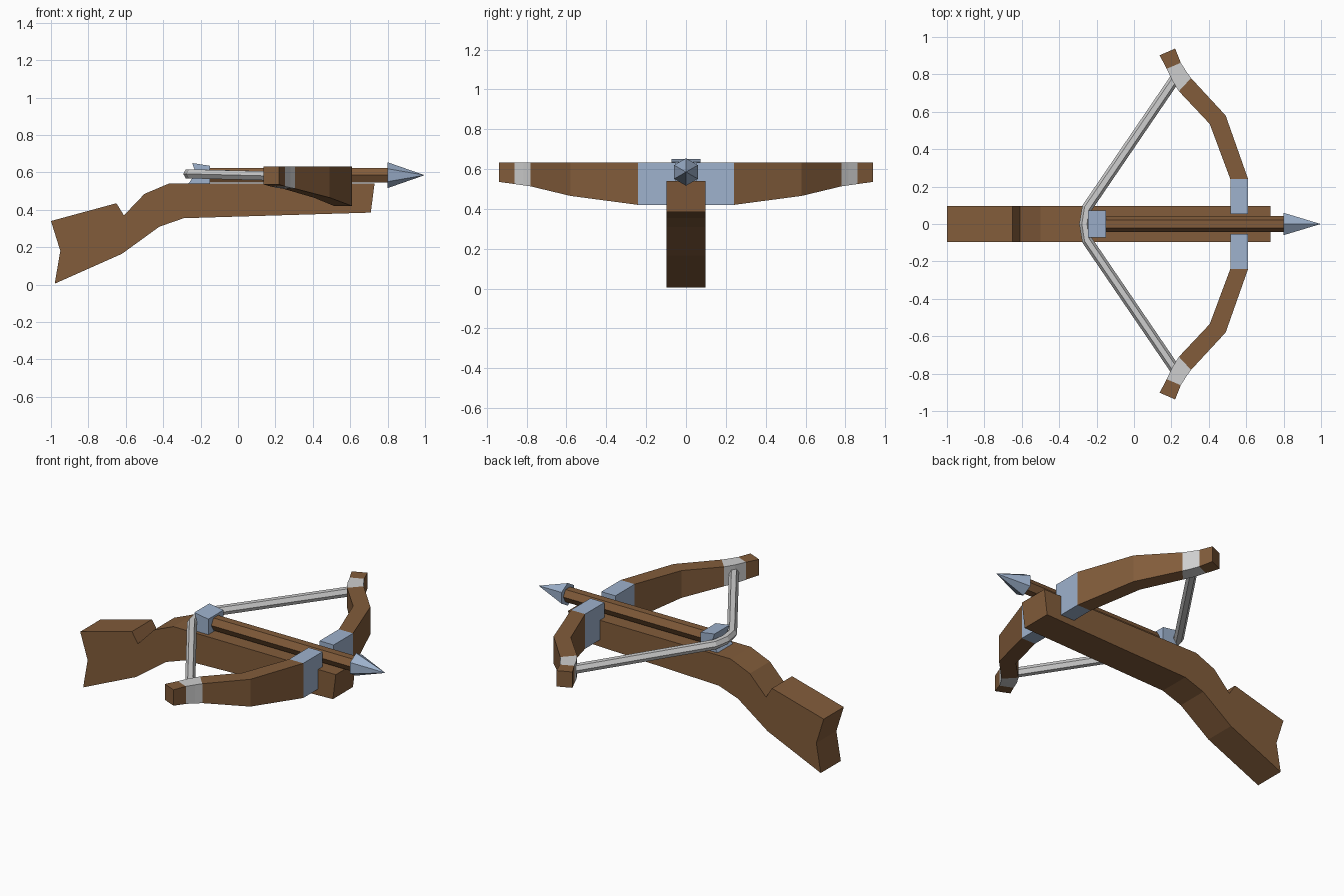
import bpy, bmesh, math
from mathutils import Vector

if "Cube" in bpy.data.objects:
    bpy.data.objects.remove(bpy.data.objects["Cube"])


def material(name, rgb):
    m = bpy.data.materials.new(name)
    m.use_nodes = True
    col = (*rgb, 1)
    m.diffuse_color = col
    m.node_tree.nodes["Principled BSDF"].inputs["Base Color"].default_value = col
    return m


wood = material("wood", (0.223, 0.107, 0.043))
steel = material("steel", (0.342, 0.445, 0.61))
cord = material("cord", (0.62, 0.62, 0.62))


def loft(name, rings, mat):
    """Skin a closed solid through rings of equal point count."""
    bm = bmesh.new()
    loops = [[bm.verts.new(p) for p in ring] for ring in rings]
    for a, b in zip(loops, loops[1:]):
        for i in range(len(a)):
            j = (i + 1) % len(a)
            bm.faces.new((a[i], a[j], b[j], b[i]))
    bm.faces.new(loops[0])
    bm.faces.new(loops[-1])
    bmesh.ops.recalc_face_normals(bm, faces=bm.faces)
    me = bpy.data.meshes.new(name)
    bm.to_mesh(me)
    bm.free()
    me.materials.append(mat)
    ob = bpy.data.objects.new(name, me)
    bpy.context.collection.objects.link(ob)
    return ob


def extrude_profile(name, profile, half_width, mat):
    return loft(name, [[(x, y, z) for x, z in profile]
                       for y in (-half_width, half_width)], mat)


def hexagon(centre, across, radius, turn=0.0):
    """Six points around centre; across is the horizontal ring axis."""
    up = Vector((0, 0, 1))
    angles = [turn + i * math.pi / 3 for i in range(6)]
    return [Vector(centre) + radius * (math.cos(a) * across + math.sin(a) * up)
            for a in angles]


# Stock with cheek notch and shoulder butt
extrude_profile("stock", [
    (-1, 0.34), (-0.65, 0.435), (-0.61, 0.37), (-0.5, 0.485), (-0.37, 0.54),
    (0.73, 0.54), (0.71, 0.385), (-0.29, 0.355), (-0.42, 0.31),
    (-0.62, 0.165), (-0.98, 0.005), (-0.95, 0.18)], 0.097, wood)

# String catch at the rear of the bolt
extrude_profile("string_catch", [
    (-0.245, 0.65), (-0.15, 0.635), (-0.15, 0.54), (-0.265, 0.54),
    (-0.225, 0.595)], 0.073, steel)

# Bolt shaft and pointed head
AXIS_Z = 0.585
side = Vector((0, 1, 0))
loft("bolt_shaft", [hexagon((x, 0, AXIS_Z), side, 0.044) for x in (-0.2, 0.81)], wood)
loft("bolt_head", [hexagon((x, 0, AXIS_Z), side, r, math.pi / 6)
                   for x, r in ((0.8, 0.069), (0.995, 0.001))], steel)

# Bow limb stations: inner x, y; outer x, y; underside z
TOP = 0.632
limb = [
    (0.515, 0.053, 0.61, 0.053, 0.42),
    (0.515, 0.24, 0.61, 0.24, 0.42),
    (0.405, 0.535, 0.49, 0.58, 0.465),
    (0.24, 0.71, 0.305, 0.78, 0.513),
    (0.205, 0.765, 0.28, 0.815, 0.518),
    (0.175, 0.83, 0.25, 0.862, 0.525),
    (0.137, 0.902, 0.22, 0.938, 0.535),
]
sections = [("bow_bracket", 0, 2, steel), ("bow_limb", 1, 4, wood),
            ("tip_binding", 3, 6, cord), ("bow_tip", 5, 7, wood)]
for label, s in (("left", 1), ("right", -1)):
    for part, start, end, mat in sections:
        rings = [[(ix, s * iy, TOP), (ox, s * oy, TOP),
                  (ox, s * oy, low), (ix, s * iy, low)]
                 for ix, iy, ox, oy, low in limb[start:end]]
        loft(f"{part}_{label}", rings, mat)

# Bowstring drawn back around the catch
half = [Vector((0.225, 0.785, 0.58)), Vector((-0.252, 0.085, 0.592))]
mirror = [Vector((p.x, -p.y, p.z)) for p in reversed(half)]
path = half + [Vector((-0.265, 0, 0.592))] + mirror
rings = []
for i, p in enumerate(path):
    along = path[min(i + 1, len(path) - 1)] - path[max(i - 1, 0)]
    across = Vector((along.y, -along.x, 0)).normalized()
    rings.append(hexagon(p, across, 0.028))
loft("bowstring", rings, cord)
